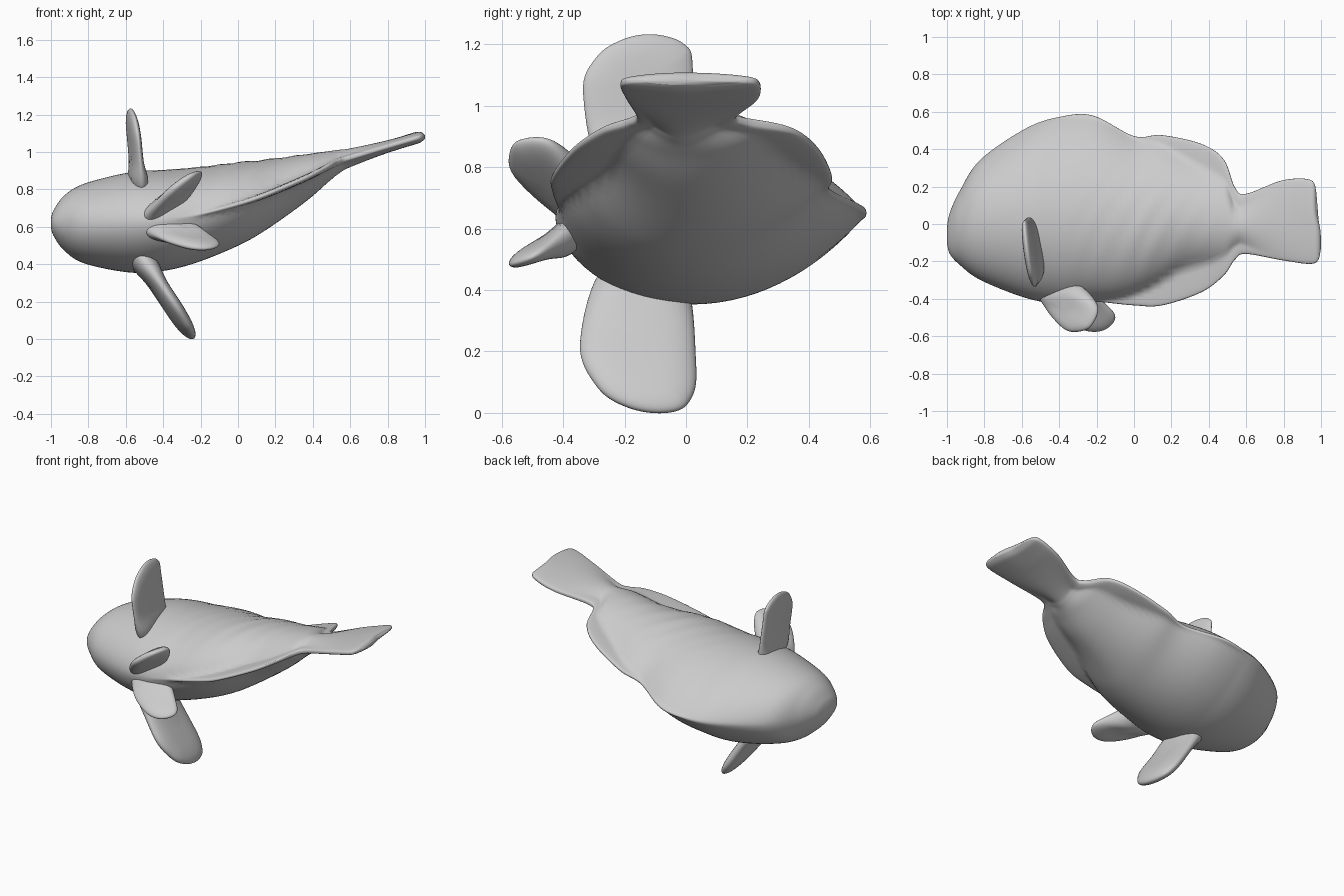
import bpy, bmesh, math
from mathutils import Vector

if "Cube" in bpy.data.objects:
    bpy.data.objects.remove(bpy.data.objects["Cube"])

skin = bpy.data.materials.new("grey skin")
skin.diffuse_color = (0.6, 0.6, 0.6, 1)
skin.use_nodes = True
skin.node_tree.nodes["Principled BSDF"].inputs["Base Color"].default_value = skin.diffuse_color


def spline(points, steps, closed=False):
    """Smooth curve through points of any dimension."""
    n, out = len(points), []
    get = lambda i: points[i % n] if closed else points[max(0, min(n - 1, i))]
    for i in range(n if closed else n - 1):
        a, b, c, d = get(i - 1), get(i), get(i + 1), get(i + 2)
        for k in range(steps):
            t = k / steps
            out.append([0.5 * (2 * q + (r - p) * t + (2 * p - 5 * q + 4 * r - s) * t * t
                               + (3 * q - p - 3 * r + s) * t ** 3)
                        for p, q, r, s in zip(a, b, c, d)])
    if not closed:
        out.append(list(points[-1]))
    return out


def loft(name, rings):
    """Skin a list of equal closed rings and close both ends."""
    bm = bmesh.new()
    rows = [[bm.verts.new(p) for p in ring] for ring in rings]
    n = len(rows[0])
    for a, b in zip(rows, rows[1:]):
        for j in range(n):
            bm.faces.new((a[j], a[(j + 1) % n], b[(j + 1) % n], b[j]))
    for row in (rows[0], rows[-1]):
        mid = bm.verts.new(sum((v.co for v in row), Vector()) / n)
        for j in range(n):
            bm.faces.new((row[j], row[(j + 1) % n], mid))
    bmesh.ops.recalc_face_normals(bm, faces=bm.faces)
    mesh = bpy.data.meshes.new(name)
    bm.to_mesh(mesh)
    bm.free()
    mesh.materials.append(skin)
    mesh.polygons.foreach_set("use_smooth", [True] * len(mesh.polygons))
    obj = bpy.data.objects.new(name, mesh)
    bpy.context.collection.objects.link(obj)
    return obj


def bump(x, centre, width):
    return math.exp(-((x - centre) / width) ** 2)


# Body with dorsal, anal and tail fins: x, edge y low/high, bottom z, top z
stations = [
    (-1.0, -.10, -.02, .595, .645),
    (-.985, -.16, .06, .55, .69),
    (-.93, -.22, .18, .475, .765),
    (-.82, -.30, .345, .405, .83),
    (-.58, -.395, .51, .357, .89),
    (-.40, -.425, .572, .365, .903),
    (-.22, -.415, .58, .41, .917),
    (.00, -.435, .47, .50, .943),
    (.15, -.435, .475, .585, .958),
    (.36, -.365, .428, .735, .985),
    (.48, -.275, .345, .84, 1.0),
    (.54, -.19, .195, .89, 1.007),
    (.60, -.16, .162, .925, 1.013),
    (.80, -.195, .235, 1.005, 1.053),
    (.965, -.21, .235, 1.056, 1.096),
    (1.0, -.13, .17, 1.07, 1.09),
]
rings = []
for x, y0, y1, zb, zt in spline(stations, 8):
    ring = []
    back = max(0, min(1, (x + 1) / .6))
    rim = .024 * max(.35, min(1, (x + 1) / .1, ((1.002 - x) / .03) ** .5))
    # thick core is set in from the thin fin edges
    c0 = y0 + .16 * bump(x, .28, .28)
    c1 = y1 - .12 * bump(x, .38, .24) - .015 * bump(x, -.25, .12)
    peak = c0 + (c1 - c0) * (.5 - .06 * back)
    for j in range(72):
        a = 2 * math.pi * j / 72
        top = math.sin(a) > 0
        y = (y0 + y1) / 2 + math.cos(a) * (y1 - y0) / 2
        u = (y - peak) / (c1 - peak) if y > peak else (y - peak) / (c0 - peak)
        power = .5 + (.38 if y > peak else .08 + .3 * max(0, x + .2)) * back
        core = max(0, 1 - u * u) ** power
        h = math.hypot(core * (zt - zb) / 2, rim * abs(math.sin(a)) ** .5)
        # shallow slanted folds on the upper flank
        if top:
            fade = max(0, 1 - ((x - .05) / .42) ** 2) * core ** 2
            h += .003 * fade * math.sin(48 * (x - .55 * y - .5 * y * y))
        # uneven rear edge of the tail
        dx = -.025 * max(0, (x - .85) / .15) / (1 + math.exp(-40 * (y - .01)))
        ring.append((x + dx, y, (zb + zt) / 2 + (h if top else -h)))
    rings.append(ring)
loft("fish_body", rings)


def fin(name, outline, place, thick):
    """Rounded paddle: outline in (u, v), place maps (u, v, offset) to space."""
    loop = spline(outline, 8, closed=True)
    cu = sum(p[0] for p in loop) / len(loop)
    cv = sum(p[1] for p in loop) / len(loop)
    rows = []
    for k in range(1, 20):
        a = math.pi * k / 20
        s, w = math.sin(a) ** .6, math.cos(a)
        rows.append([place(cu + (u - cu) * s, cv + (v - cv) * s, w * thick)
                     for u, v in loop])
    loft(name, rows)


# Pectoral fins, one on each flank, drawn in (y, z), flared where they meet the body
def upper_pectoral(y, z, w):
    w *= 1 + 1.0 * bump(z, .84, .07)
    return (-.548 - .12 * (y + .15) - .1 * (z - 1.0) + w, y, z)


def lower_pectoral(y, z, w):
    w *= 1.15 + .8 * bump(z, .42, .08)
    return (-.235 - .66 * z - .1 * (y + .15) + w, y, z + w * .3)


fin("upper_pectoral_fin",
    [(-.26, .78), (-.335, 1.04), (-.29, 1.16), (-.20, 1.218), (-.10, 1.232),
     (-.005, 1.20), (.022, 1.12), (.01, .80)], upper_pectoral, .028)
fin("lower_pectoral_fin",
    [(-.26, .48), (-.345, .23), (-.29, .085), (-.19, .018), (-.07, .0),
     (.01, .035), (.033, .16), (-.02, .48)], lower_pectoral, .038)


# Pelvic fins under the belly, drawn in (x, y), flared where they meet the body
def upper_pelvic(x, y, w):
    w *= 1 + .7 * bump(y, -.37, .06)
    return (x - w * .6, y, .675 + .78 * (x + .47) - .25 * (y + .46) + w * .8)


def lower_pelvic(x, y, w):
    w *= 1 + 1.0 * bump(y, -.38, .06)
    return (x + w * .2, y, .525 - .1 * (x + .25) + .4 * (y + .49) + w)


fin("upper_pelvic_fin",
    [(-.50, -.35), (-.47, -.45), (-.38, -.555), (-.31, -.577), (-.23, -.545),
     (-.20, -.43), (-.34, -.30)], upper_pelvic, .034)
fin("lower_pelvic_fin",
    [(-.51, -.34), (-.42, -.48), (-.27, -.567), (-.16, -.567), (-.10, -.50),
     (-.16, -.42), (-.34, -.28)], lower_pelvic, .031)
